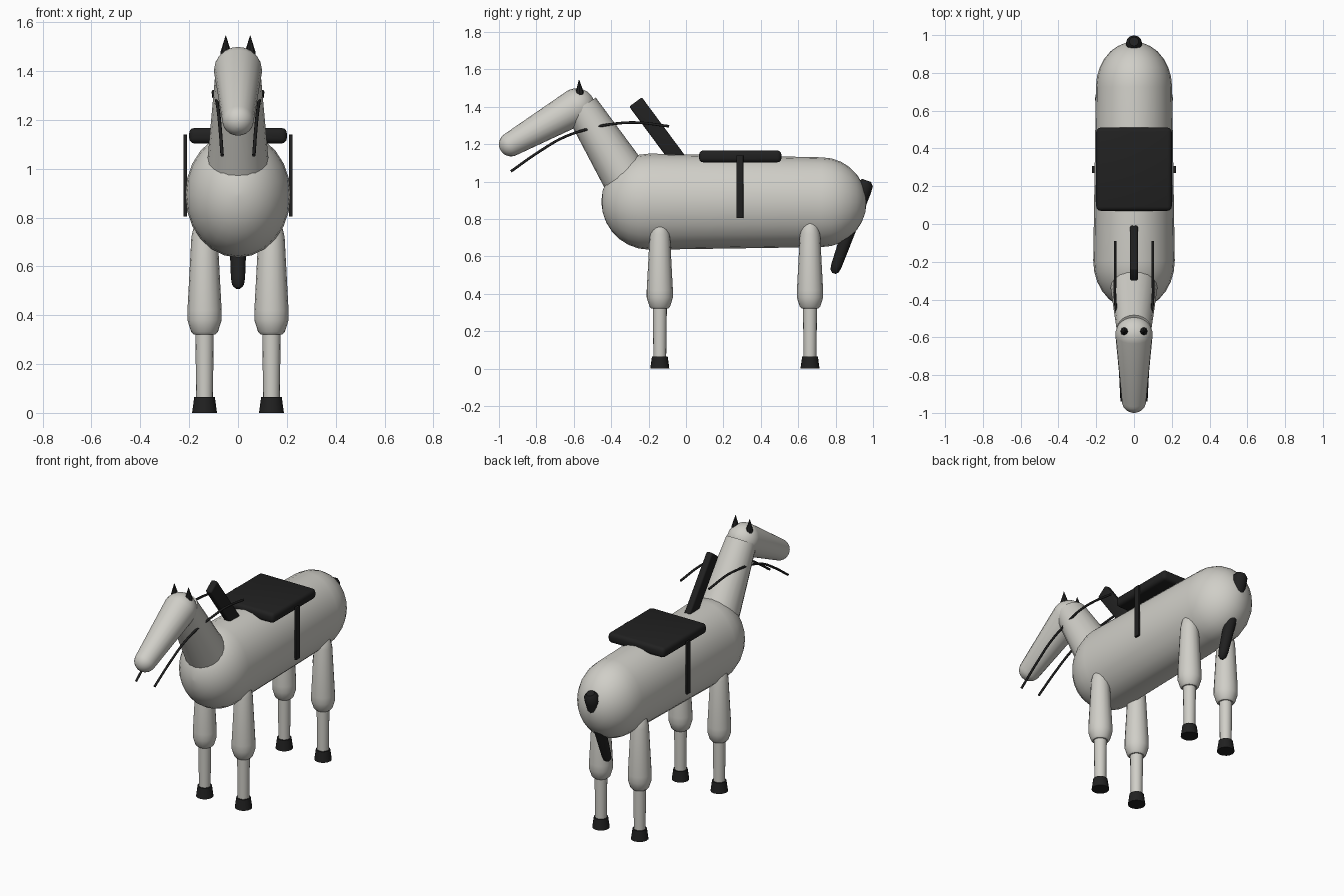
import bpy, bmesh, math
from mathutils import Vector, Matrix

if "Cube" in bpy.data.objects:
    bpy.data.objects.remove(bpy.data.objects["Cube"])


def material(name, rgb):
    m = bpy.data.materials.new(name)
    m.diffuse_color = (*rgb, 1)
    m.use_nodes = True
    m.node_tree.nodes["Principled BSDF"].inputs["Base Color"].default_value = m.diffuse_color
    return m


COAT = material("pale grey coat", (0.63, 0.62, 0.575))
BLACK = material("soft black", (0.015, 0.015, 0.015))


def finish(name, bm, mat):
    bmesh.ops.recalc_face_normals(bm, faces=bm.faces)
    me = bpy.data.meshes.new(name)
    bm.to_mesh(me)
    bm.free()
    ob = bpy.data.objects.new(name, me)
    bpy.context.collection.objects.link(ob)
    me.materials.append(mat)
    bpy.ops.object.select_all(action='DESELECT')
    ob.select_set(True)
    bpy.context.view_layer.objects.active = ob
    bpy.ops.object.shade_smooth_by_angle(angle=math.radians(40))
    return ob


def turned(name, x, p0, p1, profile, mat, sides=16, xscale=1.0):
    """Turned shape along the (y, z) line p0-p1; profile = (distance, radius)."""
    a, b = Vector((x, *p0)), Vector((x, *p1))
    d = (b - a).normalized()
    u = Vector((1, 0, 0))
    v = d.cross(u)
    bm = bmesh.new()
    rings = []
    for t, r in profile:
        c = a + d * t
        ring = []
        for i in range(sides):
            w = 2 * math.pi * i / sides
            ring.append(bm.verts.new(c + u * r * xscale * math.cos(w) + v * r * math.sin(w)))
        rings.append(ring)
    for lo, hi in zip(rings, rings[1:]):
        for i in range(sides):
            j = (i + 1) % sides
            bm.faces.new((lo[i], lo[j], hi[j], hi[i]))
    bm.faces.new(rings[0])
    bm.faces.new(rings[-1])
    bmesh.ops.remove_doubles(bm, verts=bm.verts, dist=1e-5)
    return finish(name, bm, mat)


def capsule(name, x, p0, p1, r0, r1, mat, sides=20, xscale=1.0, steps=7):
    length = (Vector(p1) - Vector(p0)).length
    arc = [math.pi / 2 * k / steps for k in range(steps + 1)]
    tiny = 0.03
    prof = [(-r0 * math.cos(w), r0 * max(math.sin(w), tiny)) for w in arc]
    prof += [(length + r1 * math.sin(w), r1 * max(math.cos(w), tiny)) for w in arc]
    return turned(name, x, p0, p1, prof, mat, sides, xscale)


def block(name, centre, size, mat, bevel, tilt=0.0):
    bm = bmesh.new()
    bmesh.ops.create_cube(bm, size=1)
    bmesh.ops.scale(bm, vec=size, verts=bm.verts)
    bmesh.ops.bevel(bm, geom=bm.edges[:], offset=bevel, segments=3, profile=0.5, affect='EDGES')
    bmesh.ops.transform(bm, matrix=Matrix.Translation(centre) @ Matrix.Rotation(tilt, 4, 'X'),
                        verts=bm.verts)
    return finish(name, bm, mat)


# Body, neck and head
capsule("body", 0, (-0.195, 0.893), (0.725, 0.89), 0.257, 0.24, COAT, 24, 0.84)
turned("neck", 0, (-0.31, 1.002), (-0.56, 1.4), [(0, 0.128), (0.47, 0.092)], COAT, 20)
capsule("head", 0, (-0.585, 1.4), (-0.935, 1.2), 0.099, 0.065, COAT, 20)

# Legs and hooves, front and back on both sides
for label, y in (("front", -0.14), ("back", 0.663)):
    for side, s in (("right", -1), ("left", 1)):
        x = s * 0.137
        ground, up = (y, 0), (y, 1)
        turned(f"{label}_{side}_upper_leg", x, ground, up,
               [(0.322, 0.045), (0.332, 0.055), (0.38, 0.07), (0.42, 0.07),
                (0.72, 0.054), (0.78, 0.04), (0.81, 0.015)], COAT)
        turned(f"{label}_{side}_lower_leg", x, ground, up, [(0.05, 0.034), (0.35, 0.038)], COAT)
        turned(f"{label}_{side}_hoof", x, ground, up, [(0, 0.051), (0.066, 0.042)], BLACK)

# Ears
for side, s in (("right", -1), ("left", 1)):
    turned(f"{side}_ear", s * 0.05, (-0.567, 1.45), (-0.572, 1.545),
           [(0, 0.024), (0.03, 0.021), (0.095, 0.001)], BLACK, 8)

# Mane and tail
d = Vector((0, 0.596, -0.803))
block("mane", Vector((0, -0.27, 1.426)) + d * 0.21, (0.042, 0.084, 0.42), BLACK, 0.01,
      math.atan2(0.596, 0.803))
turned("tail", 0, (0.962, 0.995), (0.79, 0.51),
       [(-0.012, 0.025), (0.008, 0.042), (0.05, 0.044), (0.47, 0.029), (0.5, 0.024), (0.515, 0.01)],
       BLACK, 12)

# Saddle with a strap on each side
block("saddle", (0, 0.29, 1.135), (0.4, 0.44, 0.064), BLACK, 0.022)
for side, s in (("right", -1), ("left", 1)):
    block(f"{side}_strap", (s * 0.216, 0.288, 0.972), (0.014, 0.037, 0.335), BLACK, 0.002)

# Reins: thin curved cords along both sides of the neck
PATH = [(0.065, -0.936, 1.055), (0.073, -0.781, 1.163), (0.081, -0.647, 1.24),
        (0.091, -0.487, 1.29), (0.1, -0.4, 1.307), (0.1, -0.273, 1.316), (0.1, -0.09, 1.296)]
for side, s in (("right", -1), ("left", 1)):
    cu = bpy.data.curves.new(f"{side}_rein", 'CURVE')
    cu.dimensions = '3D'
    cu.bevel_depth = 0.007
    cu.bevel_resolution = 2
    cu.resolution_u = 6
    cu.use_fill_caps = True
    sp = cu.splines.new('BEZIER')
    sp.bezier_points.add(len(PATH) - 1)
    for bp, (x, y, z) in zip(sp.bezier_points, PATH):
        bp.co = (s * x, y, z)
        bp.handle_left_type = bp.handle_right_type = 'AUTO'
    cu.materials.append(BLACK)
    bpy.context.collection.objects.link(bpy.data.objects.new(f"{side}_rein", cu))
